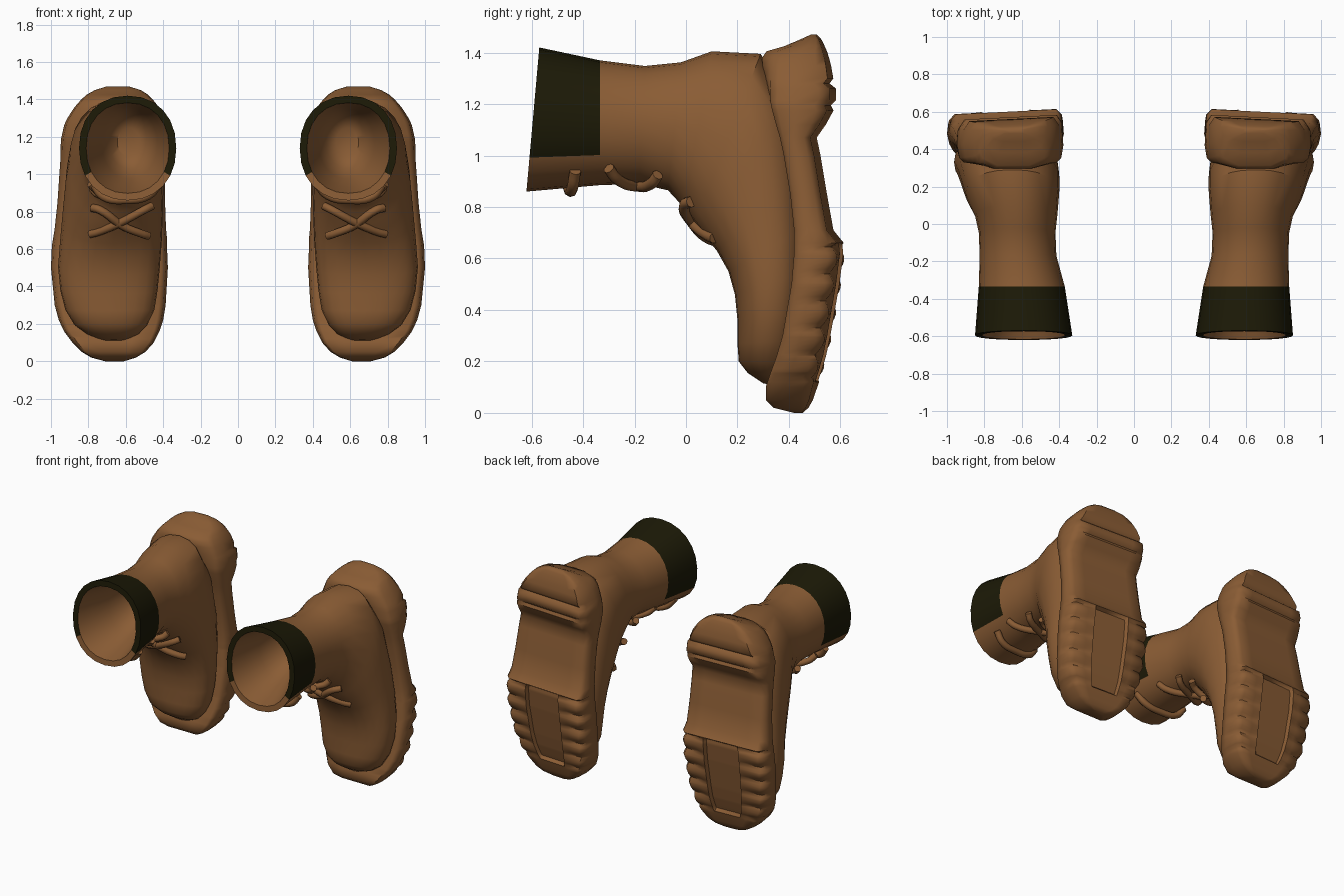
import bpy, bmesh, math
from mathutils import Vector


def material(name, rgb):
    m = bpy.data.materials.new(name)
    m.diffuse_color = (*rgb, 1)
    return m


LEATHER = material("brown leather", (0.255, 0.108, 0.035))
CUFF = material("dark green cuff", (0.0115, 0.010, 0.002))


def finish(name, bm, angle=40):
    """Turn the bmesh into a smooth object mirrored to the other foot."""
    bmesh.ops.recalc_face_normals(bm, faces=bm.faces)
    me = bpy.data.meshes.new(name)
    bm.to_mesh(me)
    bm.free()
    ob = bpy.data.objects.new(name, me)
    bpy.context.collection.objects.link(ob)
    me.materials.append(LEATHER)
    me.materials.append(CUFF)
    bpy.ops.object.select_all(action='DESELECT')
    ob.select_set(True)
    bpy.context.view_layer.objects.active = ob
    bpy.ops.object.shade_smooth_by_angle(angle=math.radians(angle))
    mod = ob.modifiers.new("pair", 'MIRROR')
    mod.use_mirror_merge = False
    return ob


def loft(rings, paint=None):
    bm = bmesh.new()
    rows = [[bm.verts.new(p) for p in r] for r in rings]
    n = len(rows[0])
    for i in range(len(rows) - 1):
        for k in range(n):
            j = (k + 1) % n
            f = bm.faces.new((rows[i][k], rows[i][j], rows[i + 1][j], rows[i + 1][k]))
            if paint and paint(i, k):
                f.material_index = 1
    bm.faces.new(rows[0])
    bm.faces.new(rows[-1])
    return bm


def power(v, e):
    return math.copysign(abs(v) ** e, v)


SEG = 24


def ring(front, back, cx, w, e=1.0, inset=0.0):
    """Oval section between a front and a back (y, z) point."""
    a, b = Vector(front), Vector(back)
    mid, half = (a + b) / 2, (b - a) / 2
    half = half * (1 - inset / half.length)
    out = []
    for k in range(SEG):
        t = 2 * math.pi * k / SEG
        p = mid + half * power(math.cos(t), e)
        out.append((cx + (w - inset) * power(math.sin(t), e), p.x, p.y))
    return out


# Boot upper: front point, back point, centre x, half width, squareness
sections = [
    ((-0.62, 0.86), (-0.57, 1.42), 0.59, 0.26, 0.92),
    ((-0.335, 0.885), (-0.335, 1.37), 0.60, 0.23, 0.95),
    ((-0.18, 0.89), (-0.16, 1.348), 0.62, 0.205, 1.0),
    ((-0.07, 0.865), (-0.02, 1.362), 0.625, 0.205, 1.0),
    ((-0.01, 0.80), (0.10, 1.405), 0.63, 0.22, 0.95),
    ((0.035, 0.735), (0.29, 1.395), 0.65, 0.25, 0.88),
    ((0.07, 0.69), (0.40, 1.22), 0.66, 0.262, 0.85),
    ((0.12, 0.63), (0.45, 0.95), 0.67, 0.268, 0.82),
    ((0.165, 0.55), (0.47, 0.72), 0.68, 0.272, 0.82),
    ((0.19, 0.46), (0.47, 0.55), 0.69, 0.272, 0.82),
    ((0.20, 0.36), (0.46, 0.40), 0.69, 0.26, 0.84),
    ((0.20, 0.27), (0.44, 0.28), 0.685, 0.238, 0.86),
    ((0.205, 0.20), (0.42, 0.19), 0.68, 0.195, 0.88),
    ((0.24, 0.155), (0.40, 0.14), 0.67, 0.14, 0.9),
    ((0.30, 0.115), (0.38, 0.10), 0.665, 0.06, 1.0),
]
# Inside of the collar tapers to a shallow bowl
lining = [
    ring((-0.22, 1.09), (-0.22, 1.25), 0.585, 0.06),
    ring((-0.26, 1.03), (-0.26, 1.31), 0.58, 0.11),
    ring((-0.38, 0.975), (-0.38, 1.352), 0.58, 0.15),
    ring((-0.50, 0.93), (-0.48, 1.365), 0.585, 0.19, 0.95),
    ring(*sections[0], inset=0.038),
]
outer = [ring(*s) for s in sections]
rim = len(lining) - 1


def is_cuff(i, k):
    # cuff wraps the back of the collar, including its rim
    return i in (rim, rim + 1) and not (8 <= k < 16)


finish("boot_upper", loft(lining + outer, is_cuff))

# Sole: z, inner x, outer x, welt y, tread y
sole = [
    (0.0, 0.61, 0.71, 0.42, 0.45), (0.02, 0.545, 0.785, 0.34, 0.47),
    (0.05, 0.495, 0.835, 0.31, 0.485), (0.10, 0.45, 0.885, 0.31, 0.50),
    (0.16, 0.42, 0.93, 0.33, 0.52), (0.22, 0.40, 0.958, 0.352, 0.538),
    (0.30, 0.387, 0.98, 0.375, 0.555), (0.50, 0.375, 1.0, 0.41, 0.59),
    (0.62, 0.38, 0.995, 0.42, 0.605), (0.66, 0.38, 0.988, 0.42, 0.60),
    (0.71, 0.385, 0.98, 0.42, 0.56), (0.85, 0.39, 0.965, 0.405, 0.535),
    (1.0, 0.39, 0.955, 0.38, 0.51), (1.07, 0.385, 0.95, 0.365, 0.495),
    (1.12, 0.38, 0.95, 0.35, 0.53), (1.175, 0.378, 0.947, 0.335, 0.56),
    (1.195, 0.378, 0.945, 0.33, 0.55), (1.215, 0.379, 0.94, 0.325, 0.57),
    (1.26, 0.385, 0.93, 0.315, 0.57), (1.28, 0.393, 0.922, 0.31, 0.545),
    (1.30, 0.40, 0.912, 0.305, 0.56), (1.35, 0.42, 0.88, 0.295, 0.552),
    (1.38, 0.44, 0.856, 0.293, 0.545), (1.405, 0.46, 0.832, 0.31, 0.538),
    (1.425, 0.48, 0.81, 0.38, 0.53), (1.45, 0.52, 0.765, 0.44, 0.52),
    (1.47, 0.585, 0.70, 0.485, 0.505),
]
half_profile = [(0.45, 0.0), (0.88, 0.0), (0.96, 0.1), (1.0, 0.4), (0.98, 0.82),
                (0.88, 1.0), (0.60, 1.0), (0.42, 1.0), (0.39, 1.0)]
profile = half_profile + [(-u, v) for u, v in reversed(half_profile)]
LUG = 0.105


def sole_ring(z):
    i = max(j for j in range(len(sole) - 1) if sole[j][0] <= z + 1e-6)
    a, b = sole[i], sole[i + 1]
    t = (z - a[0]) / (b[0] - a[0])
    x0, x1, y0, y1 = (a[j] + (b[j] - a[j]) * t for j in range(1, 5))
    cx, w = (x0 + x1) / 2, (x1 - x0) / 2
    forefoot = 0.12 < z < 0.65
    lug = abs(math.sin(math.pi * (z - 0.12) / LUG)) if forefoot else 1
    heel = min(max((z - 1.2) / 0.2, 0), 1) * min((1.47 - z) / 0.06, 1)
    out = []
    for u, v in profile:
        x, y = cx + w * u, y0 + (y1 - y0) * v
        # heel lip curves back towards its sides
        y += 0.07 * heel * u ** 4 * (1 - v)
        if v > 0.8:
            y -= 0.05 * (x - 0.68)
            if forefoot:
                # scalloped lugs beside a recessed centre plate
                if abs(u) < 0.4:
                    y -= 0.025
                elif abs(u) > 0.5:
                    y -= 0.03 * (1 - lug) * abs(u)
                if abs(u) > 0.9:
                    x -= math.copysign(0.012 * (1 - lug), u)
        out.append((x, y, z))
    return out


levels = sorted({s[0] for s in sole} | {round(0.12 + LUG / 6 * i, 4) for i in range(31)})
finish("sole", loft([sole_ring(z) for z in levels]), 55)


def tube(name, points, r=0.022):
    """Lace swept along a smooth path."""
    cu = bpy.data.curves.new(name, 'CURVE')
    cu.dimensions = '3D'
    cu.bevel_depth = r
    cu.bevel_resolution = 2
    cu.resolution_u = 5
    cu.use_fill_caps = True
    sp = cu.splines.new('BEZIER')
    sp.bezier_points.add(len(points) - 1)
    for bp, p in zip(sp.bezier_points, points):
        bp.co = p
        bp.handle_left_type = bp.handle_right_type = 'AUTO'
    ob = bpy.data.objects.new(name, cu)
    bpy.context.collection.objects.link(ob)
    cu.materials.append(LEATHER)
    mod = ob.modifiers.new("pair", 'MIRROR')
    mod.use_mirror_merge = False


# Crossed laces on the instep
tube("instep_lace_a", [(0.46, 0.02, 0.83), (0.50, -0.005, 0.81), (0.62, 0.02, 0.745),
                       (0.75, 0.085, 0.69), (0.79, 0.11, 0.68)])
tube("instep_lace_b", [(0.78, 0.02, 0.82), (0.74, -0.005, 0.81), (0.62, 0.035, 0.725),
                       (0.51, 0.085, 0.68), (0.48, 0.11, 0.67)])
# Crossed laces on the front of the ankle
for name, s in (("ankle_lace_a", 1), ("ankle_lace_b", -1)):
    tube(name, [(0.62 - s * 0.17, -0.30, 0.95), (0.62 - s * 0.13, -0.27, 0.91),
                (0.62, -0.19, 0.882), (0.62 + s * 0.13, -0.13, 0.895),
                (0.62 + s * 0.16, -0.11, 0.925)])
# Single lace across the collar front
tube("collar_lace", [(0.42, -0.48, 0.95), (0.48, -0.46, 0.885), (0.60, -0.45, 0.862),
                     (0.72, -0.44, 0.88), (0.77, -0.43, 0.94)])
